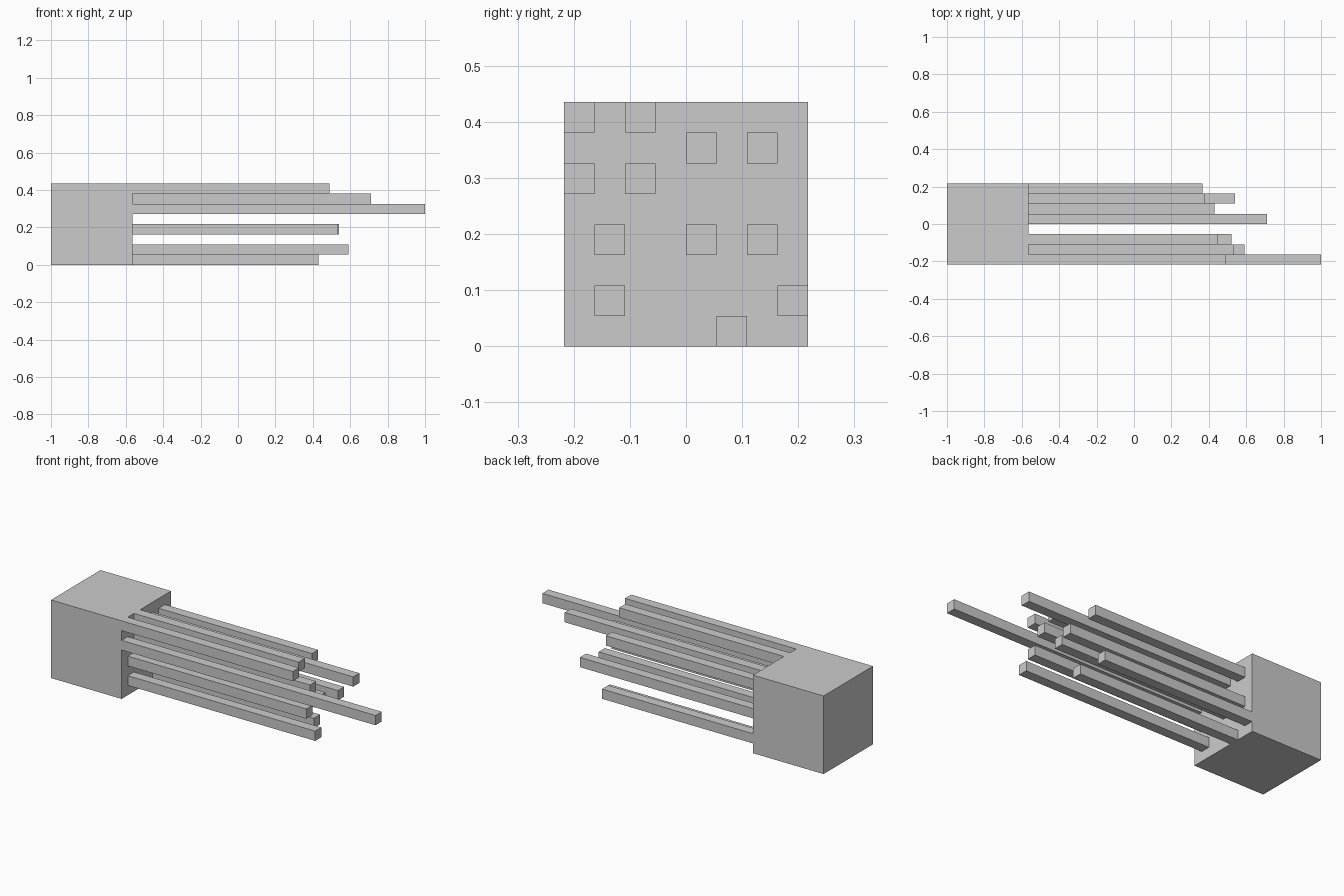
import bpy, bmesh
from mathutils import Matrix, Vector

if "Cube" in bpy.data.objects:
    bpy.data.objects.remove(bpy.data.objects["Cube"])

N = 8                      # cells per side on the front of the block
SIZE = 0.435               # block edge length
CELL = SIZE / N
FACE_X = -1 + SIZE         # plane the rods grow from

# (column along y, row along z) -> x where the rod ends
RODS = {
    (0, 7): 0.49, (2, 7): 0.45,
    (4, 6): 0.71, (6, 6): 0.38,
    (0, 5): 1.00, (2, 5): 0.52,
    (1, 3): 0.535, (4, 3): 0.50, (6, 3): 0.54,
    (1, 1): 0.59, (7, 1): 0.365,
    (5, 0): 0.43,
}

bm = bmesh.new()

# Gridded face of the block, standing in the YZ plane
to_yz = Matrix(((0, 0, 1, FACE_X), (1, 0, 0, 0), (0, 1, 0, SIZE / 2), (0, 0, 0, 1)))
bmesh.ops.create_grid(bm, x_segments=N, y_segments=N, size=SIZE / 2, matrix=to_yz)
cells = {}
for f in bm.faces:
    c = f.calc_center_median()
    cells[(int((c.y + SIZE / 2) / CELL), int(c.z / CELL))] = f

# Block body: pull a copy of the face backwards
res = bmesh.ops.extrude_face_region(bm, geom=list(bm.faces), use_keep_orig=True)
back = [v for v in res["geom"] if isinstance(v, bmesh.types.BMVert)]
bmesh.ops.translate(bm, verts=back, vec=Vector((-SIZE, 0, 0)))

# Rods: extrude single cells forward to their own lengths
for key, end in RODS.items():
    tip = bmesh.ops.extrude_discrete_faces(bm, faces=[cells[key]])["faces"][0]
    bmesh.ops.translate(bm, verts=list(tip.verts), vec=Vector((end - FACE_X, 0, 0)))

bmesh.ops.recalc_face_normals(bm, faces=list(bm.faces))
mesh = bpy.data.meshes.new("block_with_rods")
bm.to_mesh(mesh)
bm.free()
obj = bpy.data.objects.new("block_with_rods", mesh)
bpy.context.collection.objects.link(obj)
